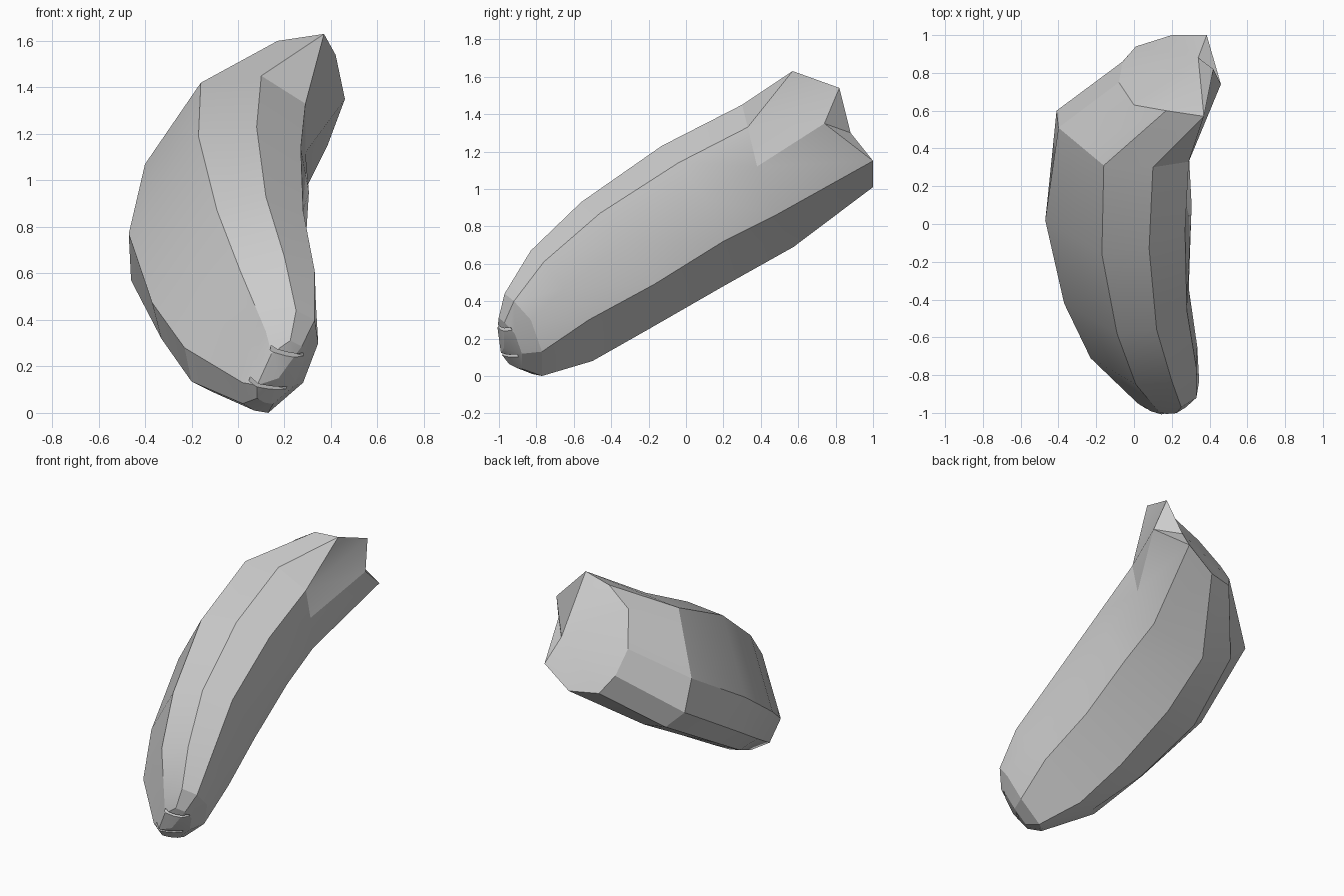
import bpy, bmesh
from mathutils import Vector, Matrix

if "Cube" in bpy.data.objects:
    bpy.data.objects.remove(bpy.data.objects["Cube"])

# Nine-sided cross-sections from the tip to the wide end, ordered left, top-left,
# top, top-right, right, low-right, bottom, bottom-left, low-left
sections = [
    [(.02, -.95, .13), (.12, -.98, .35), (.25, -.97, .44), (.33, -.92, .40),
     (.345, -.83, .30), (.28, -.77, .13), (.13, -.77, 0), (.07, -.82, .01), (.02, -.88, .04)],
    [(-.23, -.71, .28), (.01, -.85, .61), (.20, -.83, .67), (.33, -.76, .61),
     (.335, -.65, .47), (.29, -.52, .30), (.02, -.50, .08), (-.11, -.55, .09), (-.20, -.63, .135)],
    [(-.37, -.42, .475), (-.09, -.58, .87), (.12, -.56, .93), (.28, -.46, .87),
     (.29, -.34, .71), (.25, -.17, .49), (-.06, -.20, .25), (-.25, -.23, .25), (-.33, -.31, .32)],
    [(-.47, .02, .77), (-.17, -.16, 1.19), (.08, -.13, 1.23), (.27, -.04, 1.14),
     (.305, .10, .95), (.24, .20, .72), (-.11, .20, .48), (-.35, .17, .48), (-.46, .11, .57)],
    [(-.40, .51, 1.07), (-.16, .31, 1.42), (.10, .30, 1.45), (.29, .33, 1.33),
     (.29, .38, 1.12), (.24, .48, .86), (-.08, .575, .69), (-.275, .617, .74), (-.41, .60, .87)],
]
# Wide end rim, with one extra corner after the left one
rim = [(-.08, .75, 1.28), (0, .63, 1.49), (.17, .60, 1.60), (.37, .57, 1.63),
       (.42, .82, 1.54), (.46, .74, 1.35), (.385, 1, 1.15), (.20, 1, 1.01),
       (.01, .94, 1.02), (-.06, .86, 1.13)]


def ten_sided(sec):
    p = [Vector(c) for c in sec]
    return [p[0], p[0].lerp(p[1], .5), *p[1:]]


rings = [ten_sided(s) for s in sections] + [[Vector(c) for c in rim]]
axis = Vector((.1, -.81, -.5)).normalized()
mid = sum(rings[0], Vector()) / 10
rings.insert(0, [mid + (p - mid) * .62 + axis * .075 for p in rings[0]])

# Body: loft the rings and close both ends
bm = bmesh.new()
loops = [[bm.verts.new(p) for p in r] for r in rings]
for a, b in zip(loops, loops[1:]):
    for i in range(10):
        j = (i + 1) % 10
        if b is loops[-1] and i == 3:       # outward fold beside the end's peak
            bm.faces.new((a[i], a[j], b[i]))
            bm.faces.new((a[j], b[j], b[i]))
        else:
            bm.faces.new((a[i], a[j], b[j], b[i]))
for loop, centre in ((loops[0], mid + axis * .105), (loops[-1], Vector((.34, .88, 1.30)))):
    c = bm.verts.new(centre)
    for i in range(10):
        bm.faces.new((loop[i], loop[(i + 1) % 10], c))
bmesh.ops.recalc_face_normals(bm, faces=bm.faces)
me = bpy.data.meshes.new("curved_body")
bm.to_mesh(me)
bm.free()
body = bpy.data.objects.new("curved_body", me)
bpy.context.collection.objects.link(body)


# Two thin grooves across the tip
def groove(name, start, end):
    s, e = Vector(start), Vector(end)
    x = (e - s).normalized()
    z = x.cross(axis).normalized()
    y = z.cross(x)
    rot = Matrix((x, y, z)).transposed().to_4x4()
    bpy.ops.mesh.primitive_cube_add(size=1)
    ob = bpy.context.object
    ob.name = name
    ob.matrix_world = (Matrix.Translation((s + e) / 2) @ rot
                       @ Matrix.Diagonal(((e - s).length, .08, .016, 1)))
    ob.hide_render = True
    ob.display_type = 'WIRE'
    m = body.modifiers.new(name, 'BOOLEAN')
    m.operation, m.object, m.solver = 'DIFFERENCE', ob, 'EXACT'
    m.use_self = True


groove("upper_groove_cutter", (.14, -1.0, .28), (.32, -.96, .22))
groove("lower_groove_cutter", (.05, -.96, .15), (.23, -.93, .08))

bpy.ops.object.select_all(action='DESELECT')
body.select_set(True)
bpy.context.view_layer.objects.active = body
bpy.ops.object.shade_smooth_by_angle(angle=.35)
